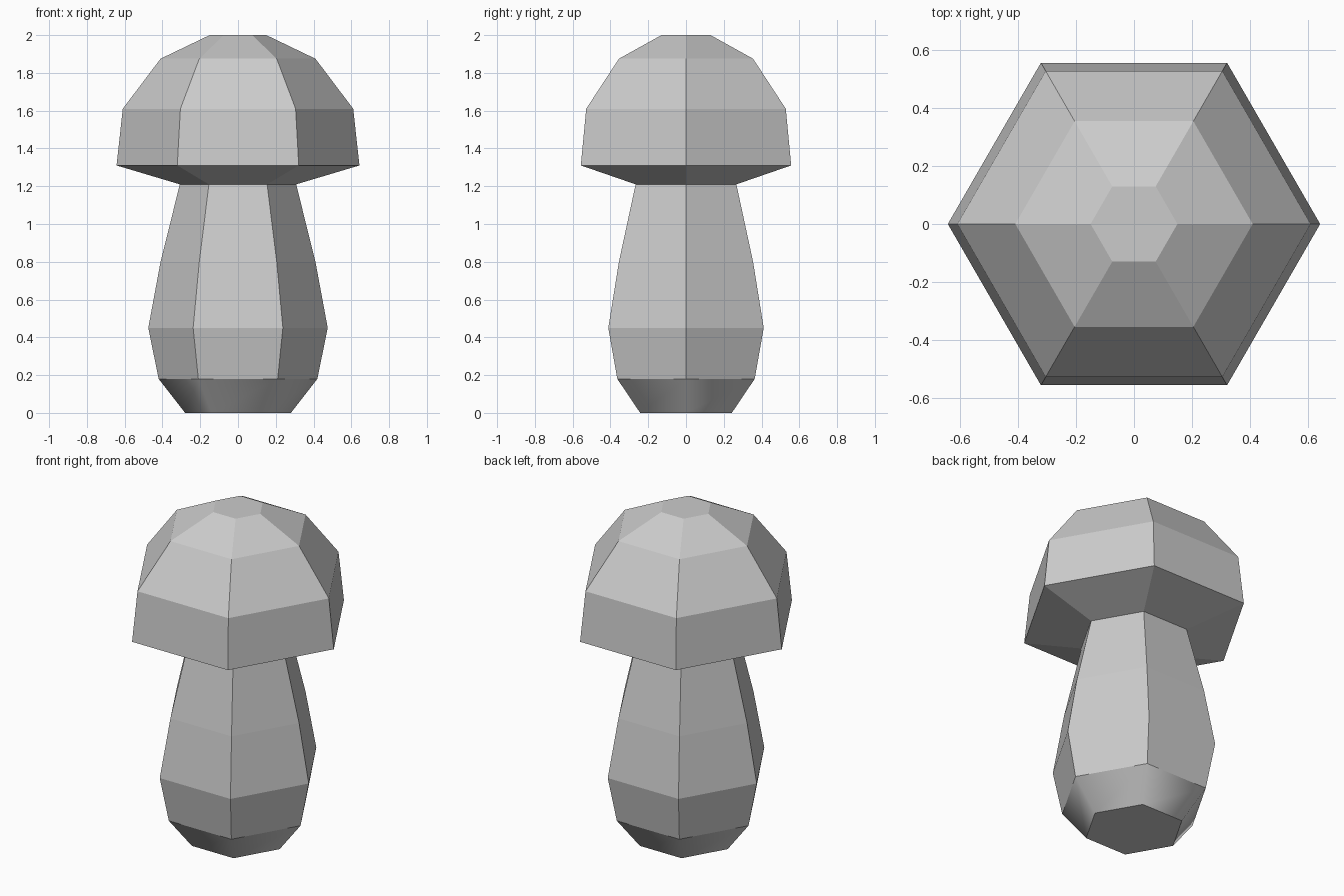
import bpy
import bmesh
from math import cos, sin, tau

if "Cube" in bpy.data.objects:
    bpy.data.objects.remove(bpy.data.objects["Cube"])

SIDES = 6


def lathe(name, profile, cap_bottom=False, cap_top=False, smooth=False):
    """Stack six-sided rings from (radius, height) pairs and skin them."""
    bm = bmesh.new()
    rings = [[bm.verts.new((r * cos(tau * i / SIDES), r * sin(tau * i / SIDES), z))
              for i in range(SIDES)] for r, z in profile]
    for low, high in zip(rings, rings[1:]):
        for i in range(SIDES):
            j = (i + 1) % SIDES
            face = bm.faces.new((low[i], low[j], high[j], high[i]))
            face.smooth = smooth
    if cap_bottom:
        bm.faces.new(rings[0][::-1])
    if cap_top:
        bm.faces.new(rings[-1])
    mesh = bpy.data.meshes.new(name)
    bm.to_mesh(mesh)
    bm.free()
    # Keep the border of the flat end face crisp
    for face in mesh.polygons:
        if len(face.vertices) == SIDES:
            keys = set(face.edge_keys)
            for edge in mesh.edges:
                if edge.key in keys:
                    edge.use_edge_sharp = True
    obj = bpy.data.objects.new(name, mesh)
    bpy.context.collection.objects.link(obj)
    return obj


# Rounded foot, smooth shaded around its sides
lathe("mushroom_foot", [(0.28, 0), (0.42, 0.18)], cap_bottom=True, smooth=True)

# Bulging faceted stem
lathe("mushroom_stem", [(0.42, 0.18), (0.475, 0.45), (0.41, 0.80), (0.308, 1.21)])

# Domed cap with a sloping underside
lathe("mushroom_cap", [(0.308, 1.21), (0.643, 1.31), (0.61, 1.61),
                       (0.41, 1.875), (0.15, 2.0)], cap_top=True)
